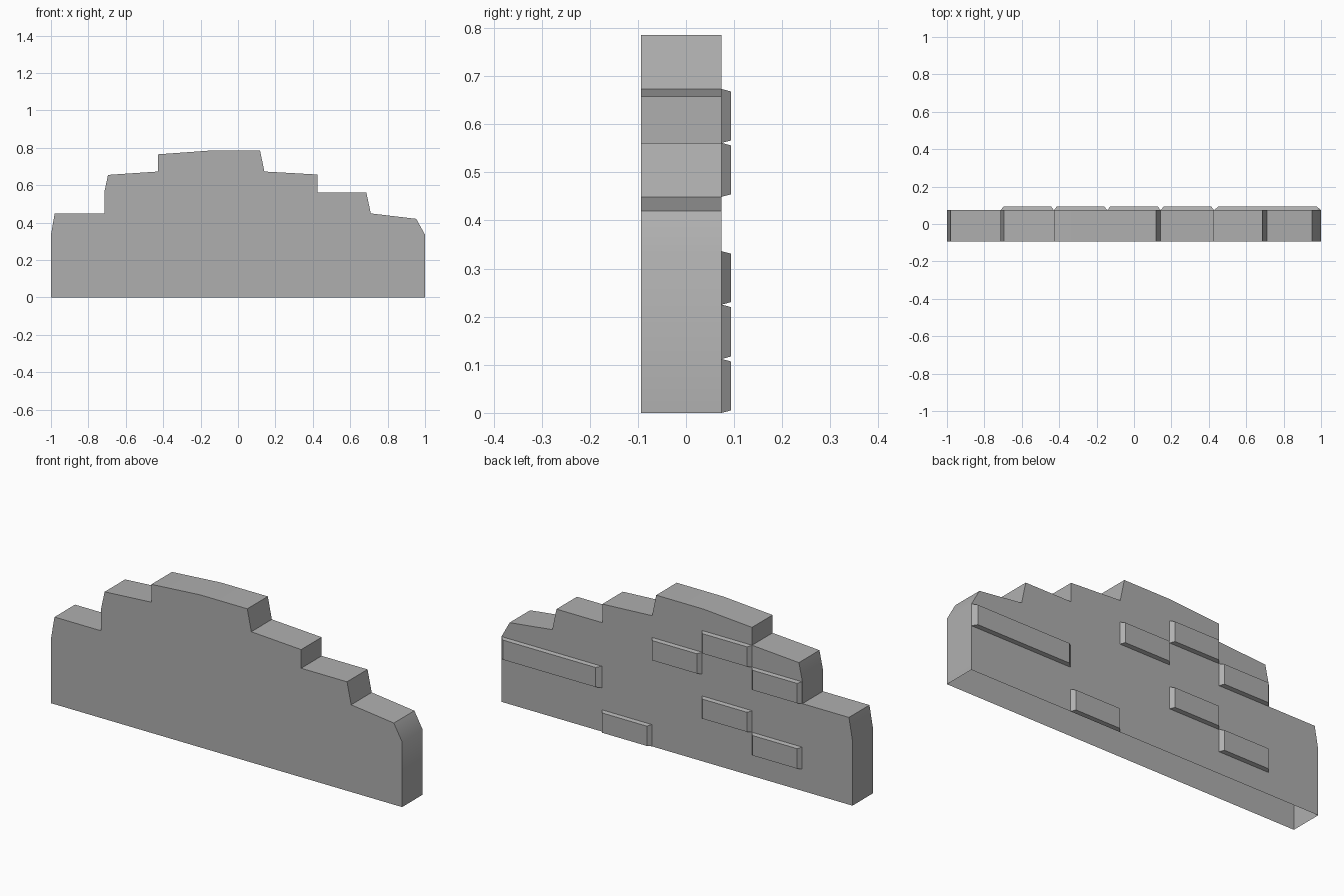
import bpy, bmesh, math

if "Cube" in bpy.data.objects:
    bpy.data.objects.remove(bpy.data.objects["Cube"])

Y_FRONT, Y_BACK, Y_BRICK = -0.093, 0.074, 0.093

stone = bpy.data.materials.new("dark_stone")
stone.diffuse_color = (0.43, 0.43, 0.43, 1)
stone.use_nodes = True
stone.node_tree.nodes["Principled BSDF"].inputs["Base Color"].default_value = stone.diffuse_color


def finish(bm, name):
    mesh = bpy.data.meshes.new(name)
    bm.to_mesh(mesh)
    bm.free()
    mesh.materials.append(stone)
    ob = bpy.data.objects.new(name, mesh)
    bpy.context.collection.objects.link(ob)
    bpy.ops.object.select_all(action='DESELECT')
    ob.select_set(True)
    bpy.context.view_layer.objects.active = ob
    bpy.ops.object.shade_smooth_by_angle(angle=math.radians(35))
    return ob


# Broken wall: stepped outline extruded in y, left open underneath
outline = [(-1, 0), (1, 0), (1, 0.335), (0.953, 0.42), (0.71, 0.449),
           (0.686, 0.561), (0.425, 0.561), (0.425, 0.657), (0.141, 0.673),
           (0.118, 0.785), (-0.15, 0.785), (-0.428, 0.765), (-0.428, 0.673),
           (-0.695, 0.655), (-0.715, 0.561), (-0.715, 0.449),
           (-0.98, 0.449), (-1, 0.335)]
bm = bmesh.new()
front = [bm.verts.new((x, Y_FRONT, z)) for x, z in outline]
back = [bm.verts.new((x, Y_BACK, z)) for x, z in outline]
bm.faces.new(front)
bm.faces.new(back[::-1])
n = len(outline)
for i in range(1, n):
    j = (i + 1) % n
    bm.faces.new((front[j], front[i], back[i], back[j]))
finish(bm, "wall")


# Raised bricks on the back: tapered blocks without a rear face
def brick(name, x0, x1, z0, z1, dz=0.005):
    dx = 0.015 if x1 < 1 else 0.022
    bm = bmesh.new()
    base = [bm.verts.new((x, Y_BACK, z))
            for x, z in ((x0, z0), (x1, z0), (x1, z1), (x0, z1))]
    top = [bm.verts.new((x, Y_BRICK, z))
           for x, z in ((x0 + dx, z0 + dz), (x1 - dx, z0 + dz),
                        (x1 - dx, z1 - dz), (x0 + dx, z1 - dz))]
    bm.faces.new(top[::-1])
    for i in range(4):
        j = (i + 1) % 4
        bm.faces.new((base[i], base[j], top[j], top[i]))
    finish(bm, name)


columns = [-0.713, -0.428, -0.143, 0.143, 0.428, 1.0]
rows = [0, 0.112, 0.225, 0.336, 0.449, 0.561, 0.673]
for k, (c, r) in enumerate([(0, 1), (0, 4), (1, 2), (1, 5), (2, 4), (3, 0), (4, 2)]):
    brick(f"raised_brick_{k + 1}", columns[c], columns[c + 1], rows[r], rows[r + 1])
